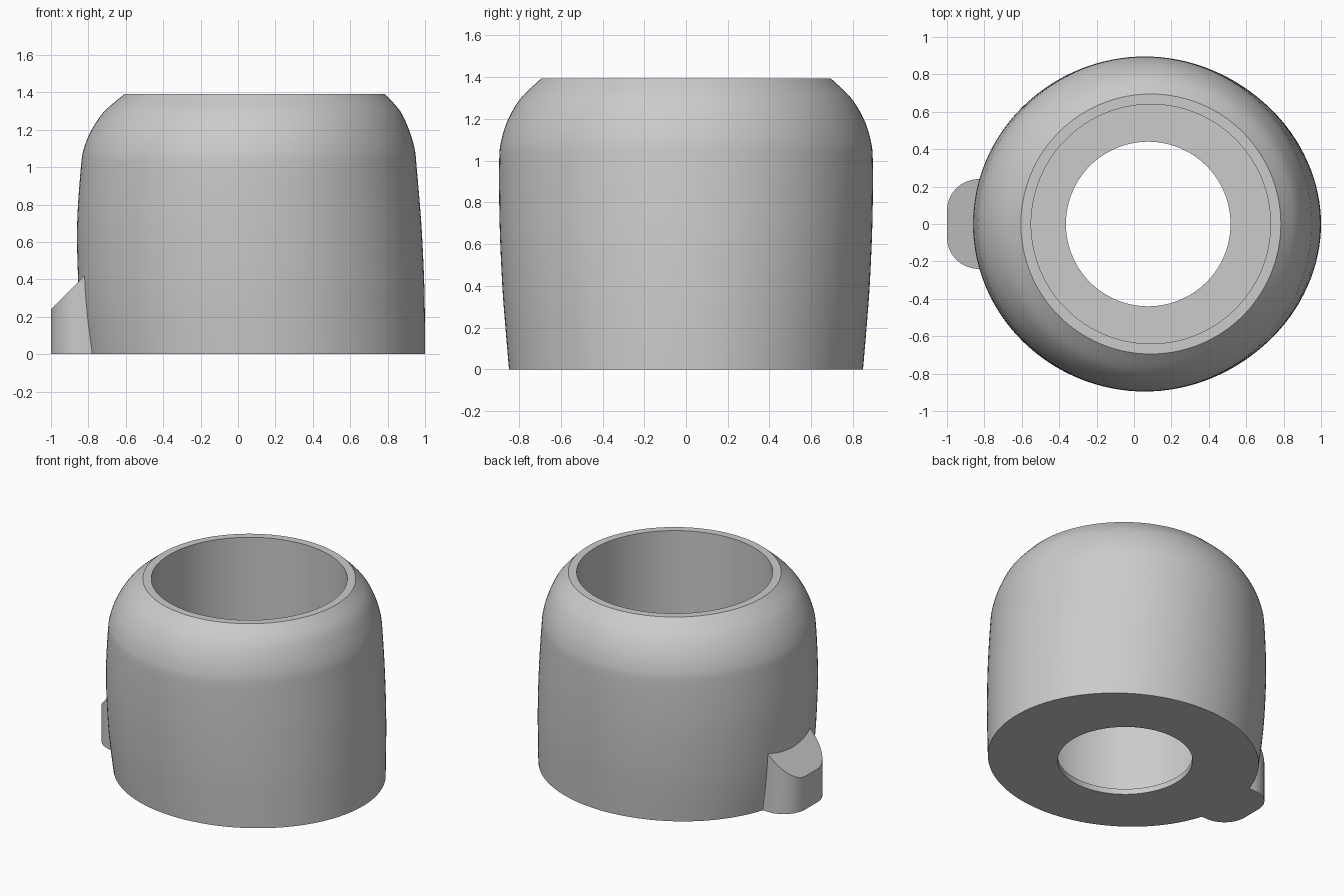
import bpy, bmesh, math

if "Cube" in bpy.data.objects:
    bpy.data.objects.remove(bpy.data.objects["Cube"])

SEG = 128
TOP = 1.392


def spline(p, i, t):
    """Catmull-Rom point between rows i and i+1."""
    a, b, c, d = (p[max(0, min(len(p) - 1, i + k))] for k in (-1, 0, 1, 2))
    return [0.5 * (2 * q + (r - o) * t + (2 * o - 5 * q + 4 * r - s) * t * t
                   + (3 * q - o - 3 * r + s) * t ** 3)
            for o, q, r, s in zip(a, b, c, d)]


def finish(bm, name):
    bmesh.ops.recalc_face_normals(bm, faces=bm.faces)
    mesh = bpy.data.meshes.new(name)
    bm.to_mesh(mesh)
    bm.free()
    obj = bpy.data.objects.new(name, mesh)
    bpy.context.collection.objects.link(obj)
    bpy.ops.object.select_all(action='DESELECT')
    obj.select_set(True)
    bpy.context.view_layer.objects.active = obj
    bpy.ops.object.shade_smooth_by_angle(angle=math.radians(30))
    return obj


# Outer wall sections: z, centre x, half width, half depth
outer = [
    (0.0, 0.092, 0.908, 0.848), (0.2, 0.079, 0.920, 0.865),
    (0.4, 0.070, 0.925, 0.880), (0.7, 0.060, 0.920, 0.893),
    (1.0, 0.0575, 0.8975, 0.895), (1.1, 0.060, 0.884, 0.884),
    (1.2, 0.066, 0.848, 0.851), (1.3, 0.077, 0.790, 0.790),
    (TOP, 0.090, 0.695, 0.695),
]
sections = [spline(outer, i, k / 4) for i in range(len(outer) - 1) for k in range(4)]
sections.append(outer[-1])

# Cavity, thin floor and the smaller hole through it
sections += [(TOP, 0.09, 0.64, 0.64), (0.04, 0.09, 0.64, 0.64),
             (0.04, 0.076, 0.44, 0.44), (0.0, 0.076, 0.44, 0.44)]

bm = bmesh.new()
rings = []
for z, cx, rx, ry in sections:
    rings.append([bm.verts.new((cx + rx * math.cos(2 * math.pi * k / SEG),
                                ry * math.sin(2 * math.pi * k / SEG), z))
                  for k in range(SEG)])
for a, b in zip(rings, rings[1:] + rings[:1]):
    for k in range(SEG):
        n = (k + 1) % SEG
        bm.faces.new((a[k], a[n], b[n], b[k]))
finish(bm, "hollow_cap_body")

# Side tab: rounded plan with a 45 degree sloping top
R, HALF, STEPS = 0.17, 0.24, 16
side = [(-0.72, HALF)]
for k in range(STEPS + 1):
    a = math.pi / 2 * (1 + k / STEPS)
    side.append((-1 + R + R * math.cos(a), HALF - R + R * math.sin(a)))
plan = side + [(x, -y) for x, y in reversed(side)]

bm = bmesh.new()
low = [bm.verts.new((x, y, 0)) for x, y in plan]
high = [bm.verts.new((x, y, 0.24 + x + 1)) for x, y in plan]
bm.faces.new(low)
bm.faces.new(high)
for k in range(len(plan)):
    n = (k + 1) % len(plan)
    bm.faces.new((low[k], low[n], high[n], high[k]))
finish(bm, "side_tab")
